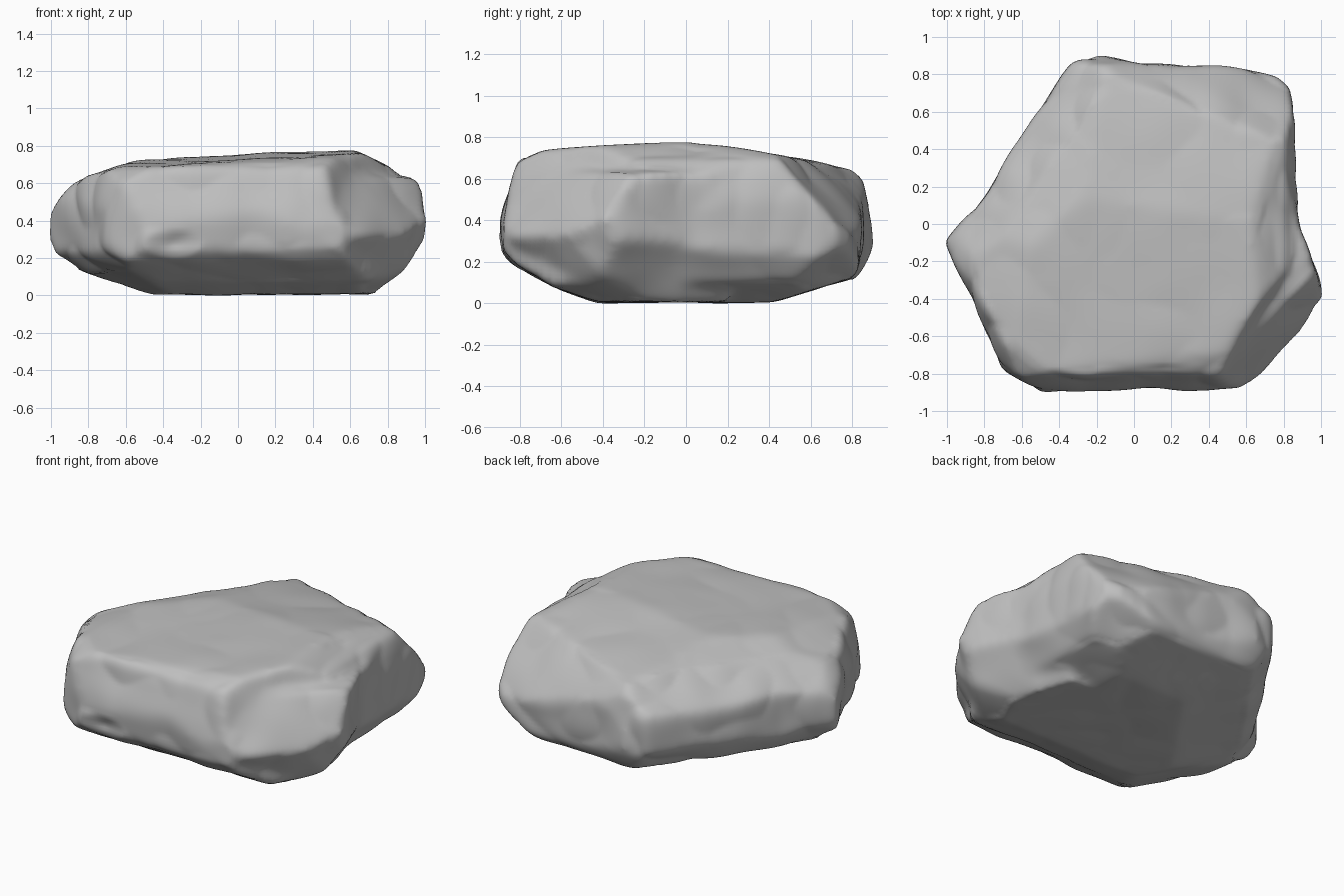
import bpy
import bmesh
from mathutils import Vector, noise

if "Cube" in bpy.data.objects:
    bpy.data.objects.remove(bpy.data.objects["Cube"], do_unlink=True)

stone = bpy.data.materials.new("stone_grey")
stone.use_nodes = True
stone.diffuse_color = (0.52, 0.52, 0.52, 1)
stone.node_tree.nodes["Principled BSDF"].inputs["Base Color"].default_value = stone.diffuse_color

# Plan outlines, anticlockwise: the main mass and the low shoulder on the left
BODY = [(.88, -.3), (.87, -.03), (.85, .25), (.85, .47), (.83, .73),
        (.75, .8), (.58, .84), (.1, .86), (-.2, .905), (-.33, .87), (-.5, .65),
        (-.68, .39), (-.8, .16), (-.92, .04), (-1.02, -.09), (-.89, -.36),
        (-.72, -.76), (-.5, -.895), (.1, -.865), (.37, -.895), (.56, -.86)]
SHOULDER = [(1.0, -.4), (.96, -.24), (.87, .02), (.82, .2), (.3, .2),
            (.3, -.89), (.56, -.88), (.78, -.72)]


def block(outline, height):
    bm = bmesh.new()
    base = bm.faces.new([bm.verts.new((x, y, 0)) for x, y in outline])
    top = bmesh.ops.extrude_face_region(bm, geom=[base])["geom"]
    bmesh.ops.translate(bm, vec=(0, 0, height), verts=[v for v in top if isinstance(v, bmesh.types.BMVert)])
    bmesh.ops.recalc_face_normals(bm, faces=bm.faces)
    return bm


def split_off(bm, point, normal):
    """Cleave the stone along a plane and cap the fresh face."""
    cut = bmesh.ops.bisect_plane(bm, geom=bm.verts[:] + bm.edges[:] + bm.faces[:], dist=1e-5,
                                 plane_co=point, plane_no=Vector(normal).normalized(), clear_outer=True)
    edges = [e for e in cut["geom_cut"] if isinstance(e, bmesh.types.BMEdge)]
    bmesh.ops.holes_fill(bm, edges=edges, sides=0)


def side(bm, direction, *cuts):
    """Cleave one side: each cut is a point and the upward lean of its plane."""
    for point, lean in cuts:
        split_off(bm, point, (*direction, lean))


body = block(BODY, .8)
shoulder = block(SHOULDER, .63)

# Gently domed top, falling towards both back corners
split_off(body, (.2, .1, .755), (-.02, .15, 1))
split_off(body, (.4, -.1, .76), (-.05, -.05, 1))
side(body, (-1, 0), ((-.6, 0, .7), 3), ((-.88, 0, .61), .8))
side(body, (1, 0), ((.7, 0, .73), 2))
side(body, (-.82, .57), ((-.33, .23, .71), 3), ((-.5, .35, .62), 1.3), ((-.65, .45, .45), .5))
side(body, (.32, 1), ((-.2, .84, .62), .9))
side(body, (-.6, -.8), ((-.56, -.74, .67), 1.5))

# Body walls and undercuts
side(body, (1, 0), ((.86, .2, .45), .25), ((.86, .2, .25), -.7), ((.76, .2, .1), -3))
side(body, (0, 1), ((0, .89, .45), .25), ((0, .89, .24), -.6), ((0, .83, .12), -3.3))
side(body, (.7, .7), ((.79, .71, .22), -1.2))
side(body, (-.82, .57), ((-.65, .45, .28), -.8), ((-.5, .35, .11), -3))
side(body, (-.9, -.43), ((-.9, -.4, .42), .3), ((-.9, -.42, .25), -1.2), ((-.75, -.35, .12), -2.5))

# Notch above the shoulder, then the shoulder's own top, tip and undercut
side(body, (.84, -.54), ((.71, -.38, .69), .35))
split_off(shoulder, (.9, -.28, .62), (.3, -.1, 1))
side(shoulder, (.9, -.4), ((.99, -.38, .5), .5), ((1.0, -.38, .4), -.35), ((.88, -.36, .13), -1.5))
side(shoulder, (.72, -.69), ((.79, -.65, .35), .6), ((.79, -.65, .29), -.7))
side(shoulder, (1, .3), ((.9, -.1, .28), -.7))

# Front wall and undercut run across both
for bm in (body, shoulder):
    side(bm, (0, -1), ((0, -.89, .36), .28), ((0, -.72, .715), 2),
         ((0, -.89, .25), -1), ((0, -.84, .19), -1.8), ((0, -.6, .06), -3))

mesh = bpy.data.meshes.new("boulder")
shoulder.to_mesh(mesh)
body.from_mesh(mesh)
body.to_mesh(mesh)
body.free()
shoulder.free()
boulder = bpy.data.objects.new("boulder", mesh)
bpy.context.collection.objects.link(boulder)
bpy.context.view_layer.objects.active = boulder
boulder.select_set(True)

# Fuse the masses and wear the edges down
remesh = boulder.modifiers.new("fused_surface", "REMESH")
remesh.mode = "VOXEL"
remesh.voxel_size = .022
wear = boulder.modifiers.new("worn_edges", "SMOOTH")
wear.factor = .5
wear.iterations = 16
for modifier in ("fused_surface", "worn_edges"):
    bpy.ops.object.modifier_apply(modifier=modifier)
mesh = boulder.data

# Weathering: a chipped hollow in the front, lumps and creases
moved = []
for v in mesh.vertices:
    p, n = v.co.copy(), v.normal.copy()
    chip = Vector(((p.x + .36) / .16, (p.z - .27) / .07))
    if p.y < -.6:
        p.y += .04 * max(0, 1 - chip.length)
    flatness = .35 if abs(n.z) > .9 else 1
    lumps = noise.noise(v.co * 2.6 + Vector((3, 1, 7)))
    creases = abs(noise.noise(v.co * 3.5 + Vector((9, 4, 2)))) - .2
    moved.append(p + n * flatness * (.012 * lumps + .03 * creases))
for v, p in zip(mesh.vertices, moved):
    v.co = p

# Centre the stone and rest it on the ground
low = Vector([min(v.co[i] for v in mesh.vertices) for i in range(3)])
high = Vector([max(v.co[i] for v in mesh.vertices) for i in range(3)])
for v in mesh.vertices:
    v.co -= Vector(((low.x + high.x) / 2, (low.y + high.y) / 2, low.z))

mesh.materials.clear()
mesh.materials.append(stone)
bpy.ops.object.shade_smooth()
